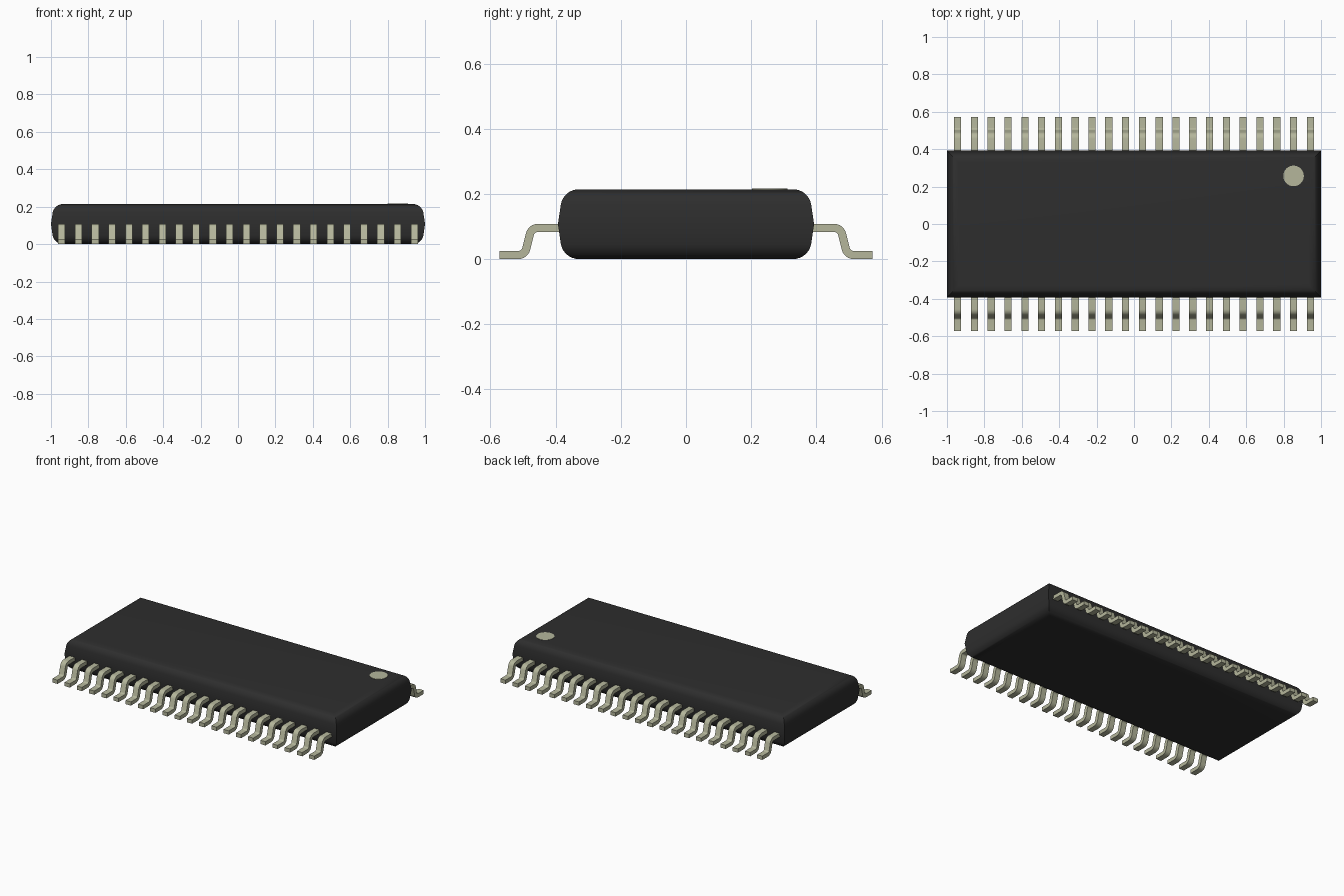
import bpy, bmesh, math

if "Cube" in bpy.data.objects:
    bpy.data.objects.remove(bpy.data.objects["Cube"], do_unlink=True)


def material(name, color):
    m = bpy.data.materials.new(name)
    m.use_nodes = True
    m.diffuse_color = color
    bsdf = m.node_tree.nodes["Principled BSDF"]
    bsdf.inputs["Base Color"].default_value = color
    bsdf.inputs["Roughness"].default_value = 0.6
    return m


black = material("black plastic", (0.027, 0.027, 0.027, 1))
metal = material("tinned metal", (0.46, 0.47, 0.33, 1))


def finish(name, bm, mat, angle=35):
    bmesh.ops.recalc_face_normals(bm, faces=bm.faces)
    mesh = bpy.data.meshes.new(name)
    bm.to_mesh(mesh)
    bm.free()
    mesh.materials.append(mat)
    ob = bpy.data.objects.new(name, mesh)
    bpy.context.collection.objects.link(ob)
    bpy.ops.object.select_all(action='DESELECT')
    ob.select_set(True)
    bpy.context.view_layer.objects.active = ob
    bpy.ops.object.shade_smooth_by_angle(angle=math.radians(angle))
    return ob


def arc(cy, cz, r, a0, a1, n=6):
    """Points on an arc, angles in degrees."""
    return [(cy + r * math.cos(math.radians(a0 + (a1 - a0) * i / n)),
             cz + r * math.sin(math.radians(a0 + (a1 - a0) * i / n))) for i in range(n + 1)]


# Package body: stacked rectangles following a drafted, filleted edge profile
HX, HY, H = 1.0, 0.393, 0.214
R, DRAFT = 0.056, 10
upper = [(0, H / 2)] + [(inset, z) for inset, z in
         ((-y, z) for y, z in arc(-0.064, H - R, R, DRAFT, 90, 8))]
rings = [(i, H - z) for i, z in reversed(upper[1:])] + upper

bm = bmesh.new()
loops = []
for inset, z in rings:
    x, y = HX - inset, HY - inset
    loops.append([bm.verts.new((sx * x, sy * y, z))
                  for sx, sy in ((-1, -1), (1, -1), (1, 1), (-1, 1))])
for a, b in zip(loops, loops[1:]):
    for i in range(4):
        j = (i + 1) % 4
        bm.faces.new((a[i], a[j], b[j], b[i]))
bm.faces.new(loops[0][::-1])
bm.faces.new(loops[-1])
finish("package_body", bm, black)

# Gull-wing lead outline (distance outward, height)
T, SLOPE = 0.025, 75
top_z, inner, outer = 0.108, 0.012, 0.037
bend_y, foot_y = 0.455, 0.514
outline = [(0.37, top_z - T), (0.37, top_z)]
outline += arc(bend_y, top_z - outer, outer, 90, 90 - SLOPE)
outline += arc(foot_y, T + inner, inner, 270 - SLOPE, 270)
outline += [(0.573, T), (0.573, 0)]
outline += arc(foot_y, outer, outer, 270, 270 - SLOPE)
outline += arc(bend_y, top_z - outer, inner, 90 - SLOPE, 90)

# Leads: one row along each long side
COUNT, FIRST, WIDTH = 22, 0.943, 0.038
for side, name in ((-1, "front_leads"), (1, "back_leads")):
    bm = bmesh.new()
    for k in range(COUNT):
        x = -FIRST + 2 * FIRST * k / (COUNT - 1)
        ends = [[bm.verts.new((x + s * WIDTH / 2, side * y, z)) for y, z in outline]
                for s in (-1, 1)]
        n = len(outline)
        for i in range(n):
            j = (i + 1) % n
            bm.faces.new((ends[0][i], ends[0][j], ends[1][j], ends[1][i]))
        bm.faces.new(ends[0])
        bm.faces.new(ends[1])
    finish(name, bm, metal)

# Round index mark on the top
bm = bmesh.new()
bmesh.ops.create_cone(bm, cap_ends=True, segments=40, radius1=0.055, radius2=0.055, depth=0.004)
bmesh.ops.translate(bm, verts=bm.verts, vec=(0.853, 0.257, H))
finish("index_mark", bm, metal)
